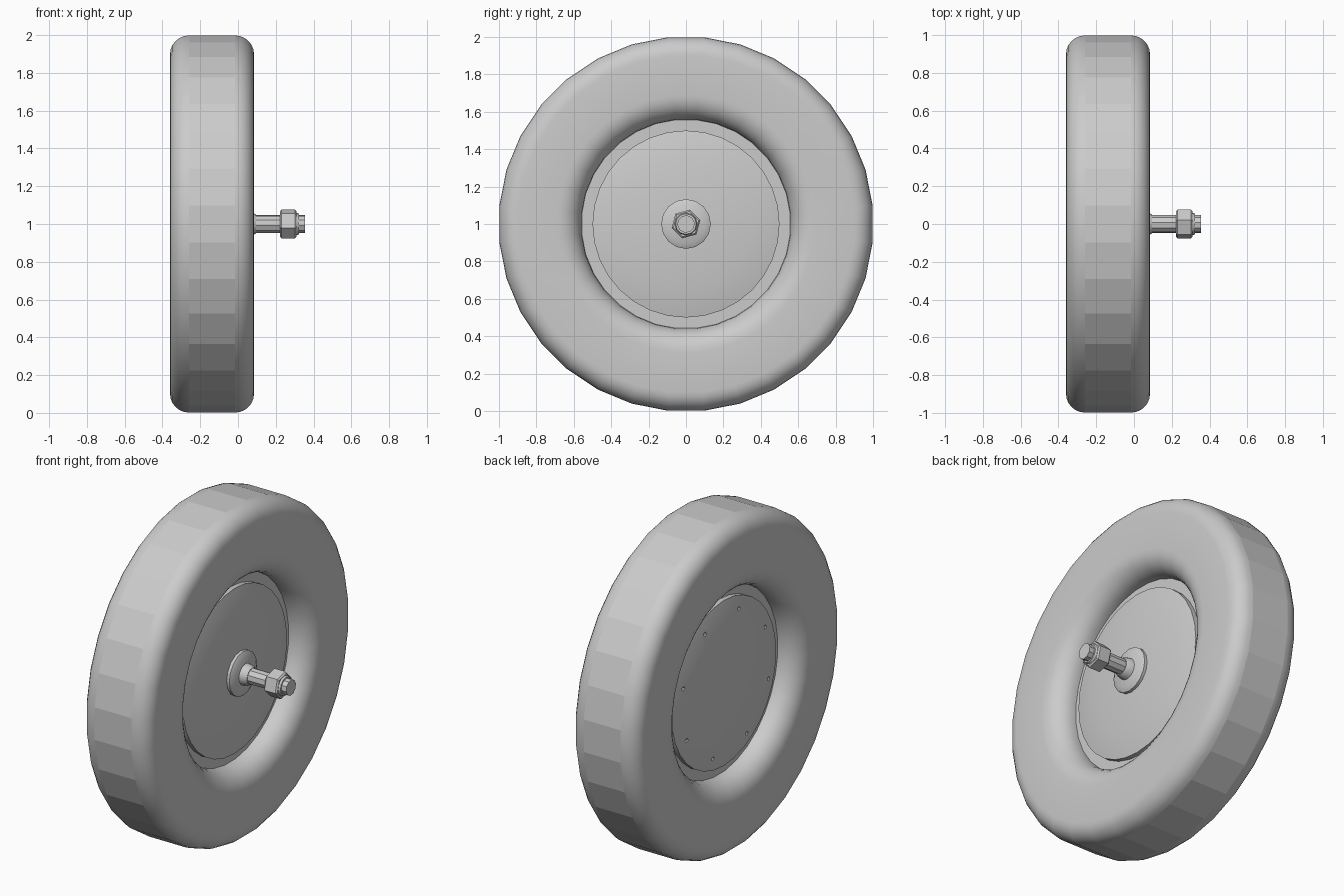
import bpy, bmesh
from math import sin, cos, pi, radians
from mathutils import Matrix

cube = bpy.data.objects.get("Cube")
if cube:
    bpy.data.objects.remove(cube, do_unlink=True)

grey = bpy.data.materials.new("plain grey")
grey.use_nodes = True
grey.diffuse_color = (0.6, 0.6, 0.6, 1)
grey.node_tree.nodes["Principled BSDF"].inputs["Base Color"].default_value = (0.6, 0.6, 0.6, 1)

MID = -0.1375    # centre plane of the wheel along the axle
HALF = 0.2225    # half the tyre width
RIM = 0.56       # inner radius of the tyre


def arc(cx, cr, ax, ar, start, end, steps):
    """Elliptical arc of (x, radius) points."""
    angles = [radians(start + (end - start) * i / steps) for i in range(steps + 1)]
    return [(cx + ax * cos(a), cr + ar * sin(a)) for a in angles]


def revolve(name, profile, sides, turn=0.0, closed=False, angle=30):
    """Spin an (x, radius) profile round the axle line; cap the ends if open."""
    bm = bmesh.new()
    rings = []
    for x, r in profile:
        ring = []
        for i in range(sides):
            a = turn + 2 * pi * i / sides
            ring.append(bm.verts.new((x, r * cos(a), 1 + r * sin(a))))
        rings.append(ring)
    pairs = list(zip(rings, rings[1:]))
    if closed:
        pairs.append((rings[-1], rings[0]))
    else:
        bm.faces.new(rings[0])
        bm.faces.new(rings[-1])
    for low, high in pairs:
        for i in range(sides):
            j = (i + 1) % sides
            bm.faces.new((low[i], low[j], high[j], high[i]))
    bmesh.ops.recalc_face_normals(bm, faces=bm.faces)
    mesh = bpy.data.meshes.new(name)
    bm.to_mesh(mesh)
    bm.free()
    obj = bpy.data.objects.new(name, mesh)
    bpy.context.collection.objects.link(obj)
    mesh.materials.append(grey)
    bpy.ops.object.select_all(action="DESELECT")
    obj.select_set(True)
    bpy.context.view_layer.objects.active = obj
    bpy.ops.object.shade_smooth_by_angle(angle=radians(angle))
    return obj


# Tyre: rounded shoulders, flat walls and a soft inner lip
half = arc(HALF - 0.1, 0.903, 0.1, 0.1, 90, 0, 6)
half += arc(HALF - 0.125, 0.69, 0.125, 0.13, 0, -90, 7)
other = [(-x, r) for x, r in reversed(half)]
tyre = revolve("tyre", [(MID + x, r) for x, r in half + other], 32,
               turn=pi / 32, closed=True, angle=40)
for face in tyre.data.polygons:      # faceted tread band
    if abs(face.center.x - MID) < 0.05 and \
            (face.center.y ** 2 + (face.center.z - 1) ** 2) > 0.8:
        face.use_smooth = False

# Rim drum filling the inside of the tyre
revolve("rim_drum", [(MID - 0.085, RIM + 0.004), (MID + 0.085, RIM + 0.004)], 32, turn=pi / 32)

# Domed covers on both sides
dome = [(0.07, 0.5), (0.115, 0.5), (0.128, 0.44), (0.14, 0.35), (0.15, 0.23), (0.156, 0.1)]
covers = [revolve(name, [(MID + side * x, r) for x, r in dome], 32)
          for name, side in (("axle_side_cover", 1), ("plain_side_cover", -1))]

# Ring of small screw holes in the plain cover
bm = bmesh.new()
for i in range(8):
    a = radians(17 + 45 * i)
    place = Matrix.Translation((MID - 0.14, -0.425 * sin(a), 1 + 0.425 * cos(a)))
    bmesh.ops.create_cone(bm, cap_ends=True, segments=10, radius1=0.012, radius2=0.012,
                          depth=0.06, matrix=place @ Matrix.Rotation(pi / 2, 4, "Y"))
mesh = bpy.data.meshes.new("hole_cutters")
bm.to_mesh(mesh)
bm.free()
mesh.materials.append(grey)
cutter = bpy.data.objects.new("hole_cutters", mesh)
bpy.context.collection.objects.link(cutter)
cutter.hide_render = True
cutter.hide_set(True)
cut = covers[1].modifiers.new("screw_holes", "BOOLEAN")
cut.operation = "DIFFERENCE"
cut.solver = "EXACT"
cut.object = cutter
# Bake the holes in so the cutters can go
bpy.context.view_layer.objects.active = covers[1]
bpy.ops.object.modifier_move_to_index(modifier="screw_holes", index=0)
bpy.ops.object.modifier_apply(modifier="screw_holes")
bpy.data.objects.remove(cutter, do_unlink=True)

# Axle with its flange, collar and nut
revolve("axle_flange", [(0.005, 0.133), (0.035, 0.133), (0.05, 0.106)], 16)
revolve("axle_collar", [(0.04, 0.065), (0.08, 0.058), (0.095, 0.05)], 16)
revolve("axle", [(0.0, 0.047), (0.355, 0.047)], 10, turn=radians(9), angle=20)
revolve("nut", [(0.222, 0.07), (0.23, 0.079), (0.302, 0.079), (0.31, 0.07)], 6,
        turn=radians(15), angle=20)
revolve("nut_face", [(0.305, 0.062), (0.322, 0.055)], 12)
